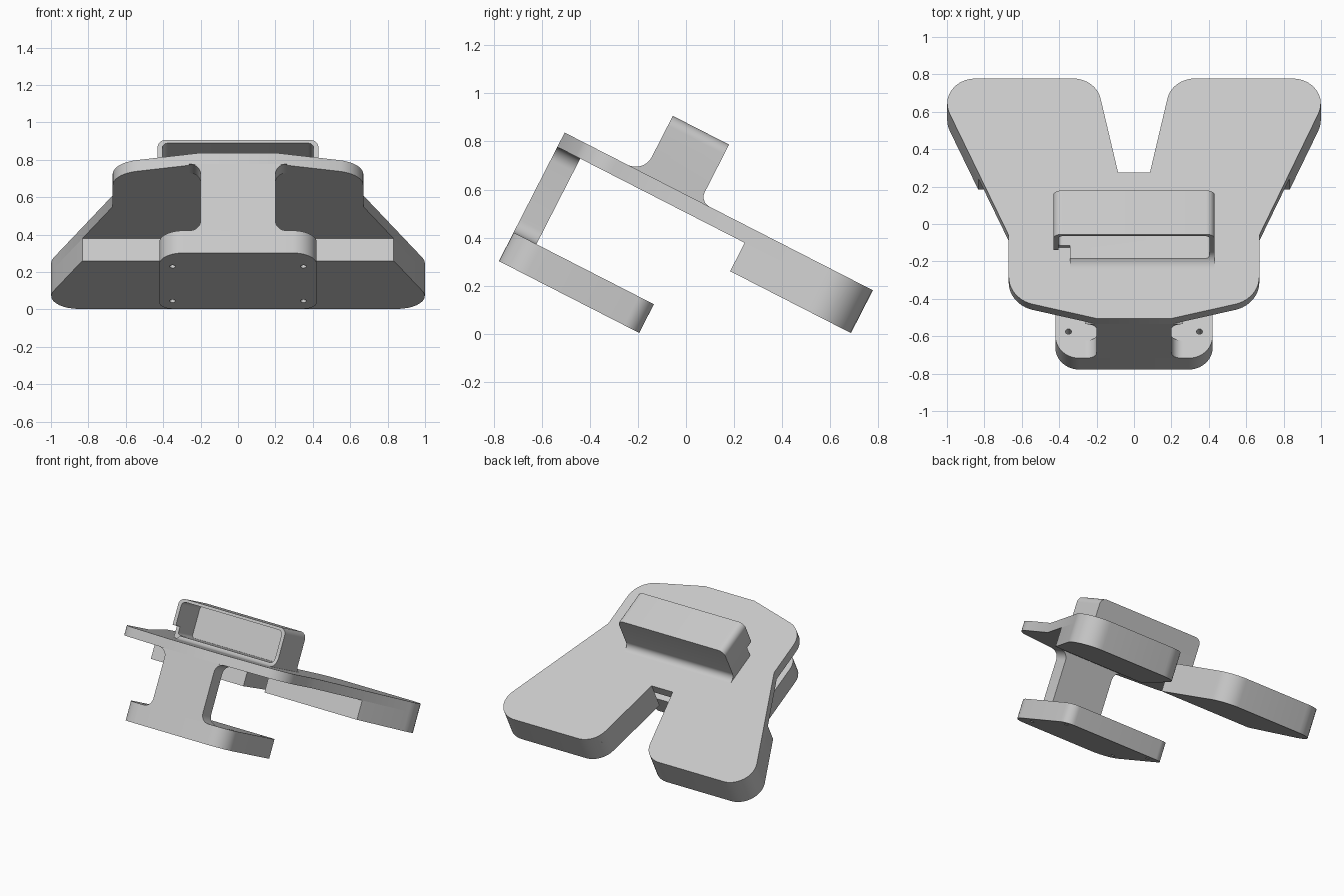
import bpy, bmesh, math
from mathutils import Matrix, Vector

if "Cube" in bpy.data.objects:
    bpy.data.objects.remove(bpy.data.objects["Cube"])

# Tilted working frame: x across, v down along the plate, w away from its top
T = math.radians(27.1)
c, s = math.cos(T), math.sin(T)
FRAME = Matrix(((1, 0, 0, 0), (0, c, s, -0.505), (0, -s, c, 0.837), (0, 0, 0, 1)))

grey = bpy.data.materials.new("light_grey")
grey.diffuse_color = (0.58, 0.58, 0.58, 1)
grey.use_nodes = True
grey.node_tree.nodes["Principled BSDF"].inputs["Base Color"].default_value = grey.diffuse_color


def rounded(corners, seg=10):
    """Outline from (a, b, radius) corners, with each corner filleted."""
    out = []
    n = len(corners)
    for i, (a, b, r) in enumerate(corners):
        p = Vector((a, b))
        if r == 0:
            out.append(p)
            continue
        d0 = (Vector(corners[i - 1][:2]) - p).normalized()
        d1 = (Vector(corners[(i + 1) % n][:2]) - p).normalized()
        half = d0.angle(d1) / 2
        centre = p + (d0 + d1).normalized() * (r / math.sin(half))
        t = r / math.tan(half)
        u0, u1 = p + d0 * t - centre, p + d1 * t - centre
        sweep = math.pi - 2 * half
        for k in range(seg + 1):
            f = k / seg
            q = (u0 * math.sin((1 - f) * sweep) + u1 * math.sin(f * sweep)) / math.sin(sweep)
            out.append(centre + q)
    return out


def mirrored(half):
    """Close a right-hand half outline across x = 0."""
    return half + [(-a, b, r) for a, b, r in reversed(half)]


def prism(name, outline, axis, lo, hi, bevel=None):
    """Extrude an outline along local x, v or w."""
    place = {"x": lambda a, b, h: (h, a, b),
             "v": lambda a, b, h: (a, h, b),
             "w": lambda a, b, h: (a, b, h)}[axis]
    bm = bmesh.new()
    low = [bm.verts.new(place(p[0], p[1], lo)) for p in outline]
    high = [bm.verts.new(place(p[0], p[1], hi)) for p in outline]
    n = len(low)
    bm.faces.new(low)
    bm.faces.new(high)
    for i in range(n):
        j = (i + 1) % n
        bm.faces.new((low[i], low[j], high[j], high[i]))
    bmesh.ops.recalc_face_normals(bm, faces=bm.faces)
    if bevel:
        test, width = bevel
        edges = [e for e in bm.edges if all(test(v.co) for v in e.verts)
                 and abs(e.verts[0].co.x - e.verts[1].co.x) < 1e-5]
        bmesh.ops.bevel(bm, geom=edges, offset=width, segments=8, profile=0.5, affect="EDGES")
    bm.transform(FRAME)
    mesh = bpy.data.meshes.new(name)
    bm.to_mesh(mesh)
    bm.free()
    mesh.materials.append(grey)
    ob = bpy.data.objects.new(name, mesh)
    bpy.context.collection.objects.link(ob)
    return ob


def select(ob):
    bpy.ops.object.select_all(action="DESELECT")
    ob.select_set(True)
    bpy.context.view_layer.objects.active = ob


def cut(ob, cutter):
    select(ob)
    m = ob.modifiers.new("cut", "BOOLEAN")
    m.operation = "DIFFERENCE"
    m.solver = "EXACT"
    m.object = cutter
    bpy.ops.object.modifier_apply(modifier=m.name)
    bpy.data.objects.remove(cutter)


THIN, STEP, BACK = -0.067, 0.876, 1.441

# Forked top plate
top_plate = prism("top_plate", rounded(mirrored([
    (0.2, 0, 0), (0.67, 0.118, 0.17), (0.67, 0.5, 0), (1.077, BACK, 0.15),
    (0.204, BACK, 0.15), (0.085, STEP, 0)])), "w", THIN, 0)
parts = [top_plate]

# Thick pads under both fork arms
for side, label in ((1, "right"), (-1, "left")):
    pad = [(0.8326, STEP, 0), (1.077, BACK, 0.15), (0.204, BACK, 0.15), (0.085, STEP, 0)]
    parts.append(prism(label + "_arm_pad", rounded([(side * a, b, r) for a, b, r in pad]),
                       "w", -0.2, THIN))

# Stem with filleted roots
parts.append(prism("stem", rounded(mirrored([
    (0.262, -0.467, 0), (0.2, -0.467, 0.06), (0.2, THIN, 0.06), (0.262, THIN, 0)])),
    "v", 0, 0.107))

# Lower plate with four screw holes
lower = prism("lower_plate", rounded(mirrored([(0.42, 0, 0.13), (0.42, 0.656, 0.07)])),
              "w", -0.601, -0.467)
for x in (-0.35, 0.35):
    for v in (0.16, 0.565):
        ring = [(x + 0.016 * math.cos(k * math.tau / 16), v + 0.016 * math.sin(k * math.tau / 16))
                for k in range(16)]
        cut(lower, prism("hole_cutter", ring, "w", -0.7, -0.4))
parts.append(lower)

# Sleeve: box with fillets onto the plate, rounded upper ends
F, R, H = 0.369, 0.632, 0.267
sleeve = prism("sleeve", rounded([
    (F - 0.078, 0, 0), (F, 0, 0.075), (F, H, 0), (R, H, 0), (R, 0, 0.045), (R + 0.048, 0, 0)]),
    "x", -0.43, 0.43, bevel=(lambda p: p.z > H - 0.001, 0.045))
# Front-opening pocket
cut(sleeve, prism("pocket_cutter", rounded([
    (-0.405, 0.024, 0.02), (0.405, 0.024, 0.02), (0.405, 0.247, 0.03), (-0.405, 0.247, 0.03)]),
    "v", 0.2, 0.608))
# Cable slot at the lower left corner
cut(sleeve, prism("slot_cutter", [(-0.5, 0.2), (-0.342, 0.2), (-0.342, 0.425), (-0.5, 0.425)],
                  "w", -0.02, 0.08))
parts.append(sleeve)

# Smooth the rounds, keep the edges crisp
for ob in parts:
    select(ob)
    bpy.ops.object.shade_smooth_by_angle(angle=math.radians(30))
